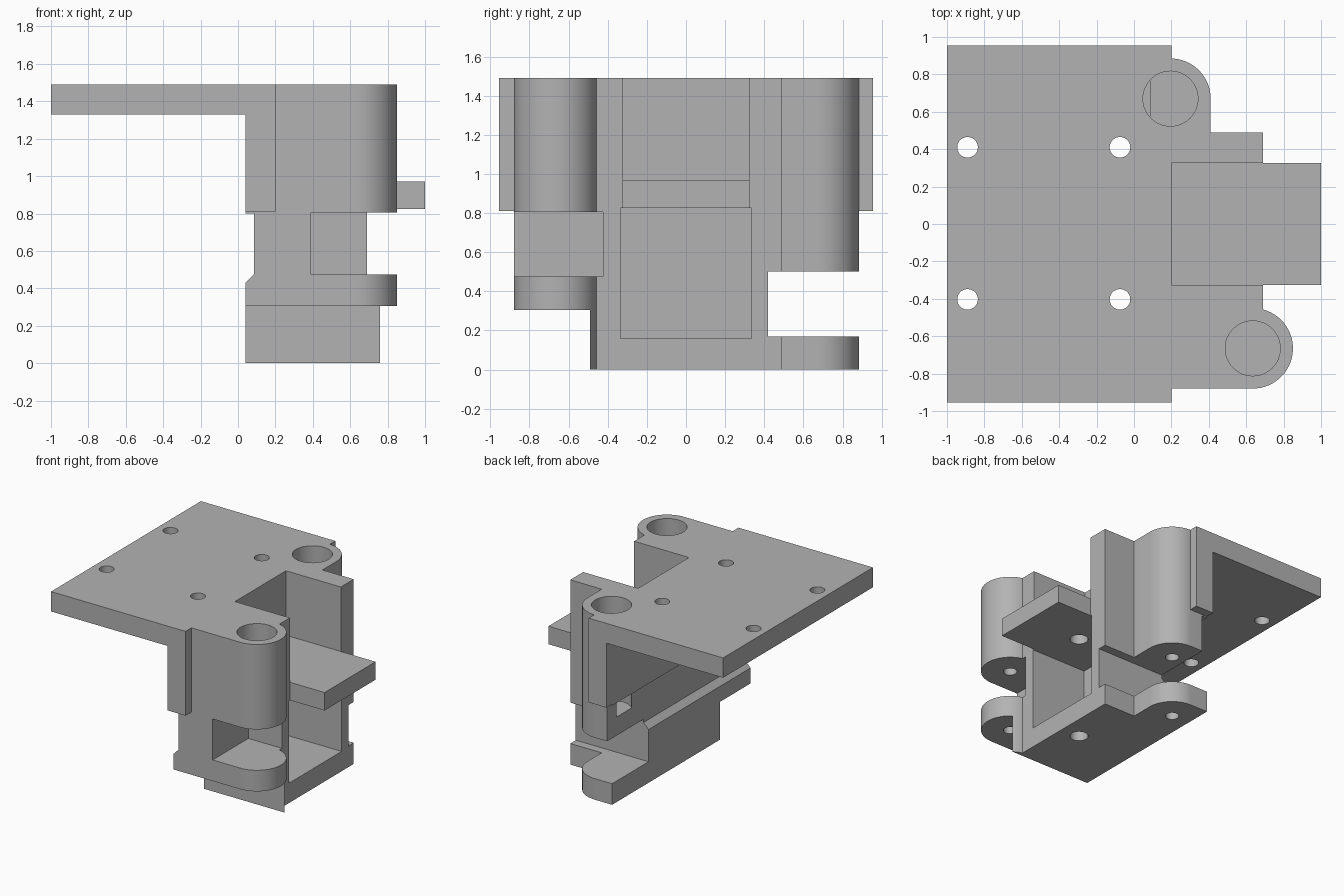
import bpy, bmesh, math
from mathutils import Vector

cube = bpy.data.objects.get("Cube")
if cube:
    bpy.data.objects.remove(cube, do_unlink=True)

grey = bpy.data.materials.new("plain grey")
grey.use_nodes = True
grey.diffuse_color = (0.45, 0.45, 0.45, 1)
grey.node_tree.nodes["Principled BSDF"].inputs["Base Color"].default_value = (0.45, 0.45, 0.45, 1)


def prism(name, base, sweep):
    """Extrude a closed outline of 3D points along a vector."""
    bm = bmesh.new()
    face = bm.faces.new([bm.verts.new(p) for p in base])
    ext = bmesh.ops.extrude_face_region(bm, geom=[face])
    moved = [v for v in ext["geom"] if isinstance(v, bmesh.types.BMVert)]
    bmesh.ops.translate(bm, verts=moved, vec=Vector(sweep))
    bmesh.ops.recalc_face_normals(bm, faces=bm.faces)
    mesh = bpy.data.meshes.new(name)
    bm.to_mesh(mesh)
    bm.free()
    mesh.materials.append(grey)
    obj = bpy.data.objects.new(name, mesh)
    bpy.context.collection.objects.link(obj)
    return obj


def upright(name, outline, z0, z1):
    return prism(name, [(x, y, z0) for x, y in outline], (0, 0, z1 - z0))


def box(name, x, y, z):
    return upright(name, [(x[0], y[0]), (x[1], y[0]), (x[1], y[1]), (x[0], y[1])], *z)


def arc(cx, cy, r, start, end, steps):
    angles = [math.radians(start + (end - start) * i / steps) for i in range(steps + 1)]
    return [(cx + r * math.cos(a), cy + r * math.sin(a)) for a in angles]


def cylinder(name, centre, r, z0, z1):
    return upright(name, arc(*centre, r, 0, 360, 48)[:-1], z0, z1)


def combine(target, tool, operation):
    tool.hide_render = True
    mod = target.modifiers.new(operation, "BOOLEAN")
    mod.operation, mod.solver, mod.object = operation, "EXACT", tool
    bpy.context.view_layer.objects.active = target
    bpy.ops.object.modifier_apply(modifier=mod.name)
    bpy.data.objects.remove(tool, do_unlink=True)


front_boss, back_boss = (0.635, -0.665), (0.195, 0.67)
width = (-0.955, 0.955)

# Main body outline with a round boss at the front and a rounded corner at the back
outline = [(0.04, -0.88)]
outline += arc(*front_boss, 0.215, -90, 75, 28)
outline += [(0.69, 0.49), (0.41, 0.49)]
outline += arc(*back_boss, 0.215, 0, 90, 16)
outline += [(0.04, 0.885)]
bracket = upright("mounting_bracket", outline, 0, 1.49)

# Top plate and the cross wall hanging below it
combine(bracket, box("top_plate", (-1, 0.2), width, (1.33, 1.49)), "UNION")
combine(bracket, box("cross_wall", (0.04, 0.2), width, (0.81, 1.49)), "UNION")

# Recess with a sloped lower edge across the plate side
recess = [(-0.1, 0.8), (0.085, 0.8), (0.085, 0.475), (0.04, 0.43), (-0.1, 0.29)]

cutters = [
    box("front_undercut", (-0.5, 1.5), (-1.5, -0.49), (-0.5, 0.305)),
    box("front_hinge_slot", (0.39, 1.5), (-1.5, -0.425), (0.475, 0.805)),
    box("back_hinge_slot", (-0.5, 1.5), (0.42, 1.5), (0.17, 0.5)),
    prism("side_recess", [(x, -1.2, z) for x, z in recess], (0, 2.4, 0)),
    box("lower_pocket", (0.2, 1.5), (-0.335, 0.335), (0.16, 0.825)),
    box("upper_pocket", (0.2, 1.5), (-0.325, 0.325), (0.8, 1.6)),
    # Deep bores in the bosses
    cylinder("front_bore", front_boss, 0.147, 0.95, 1.6),
    cylinder("back_bore", back_boss, 0.147, 0.65, 1.6),
    # Blind pin holes entering from below
    cylinder("front_boss_pin", front_boss, 0.05, 0.7, 0.93),
    cylinder("front_lug_pin", front_boss, 0.05, 0.2, 0.45),
    cylinder("back_boss_pin", back_boss, 0.05, 0.4, 0.63),
    cylinder("back_lug_pin", back_boss, 0.05, -0.1, 0.15),
    cylinder("base_pin", (0.53, 0), 0.067, -0.1, 0.14),
]
# Four screw holes through the plate
for x in (-0.89, -0.075):
    for y in (-0.403, 0.41):
        cutters.append(cylinder("screw_hole", (x, y), 0.055, 1.2, 1.6))
for cutter in cutters:
    combine(bracket, cutter, "DIFFERENCE")

# Shelf bridging the pocket, with a blind hole underneath
shelf = box("shelf", (0.2, 1), (-0.325, 0.325), (0.825, 0.97))
combine(shelf, cylinder("shelf_pin", (0.53, 0), 0.067, 0.7, 0.95), "DIFFERENCE")
combine(bracket, shelf, "UNION")

# Smooth round walls, crisp edges
bpy.ops.object.select_all(action="DESELECT")
bracket.select_set(True)
bpy.context.view_layer.objects.active = bracket
bpy.ops.object.shade_smooth_by_angle(angle=math.radians(30))
